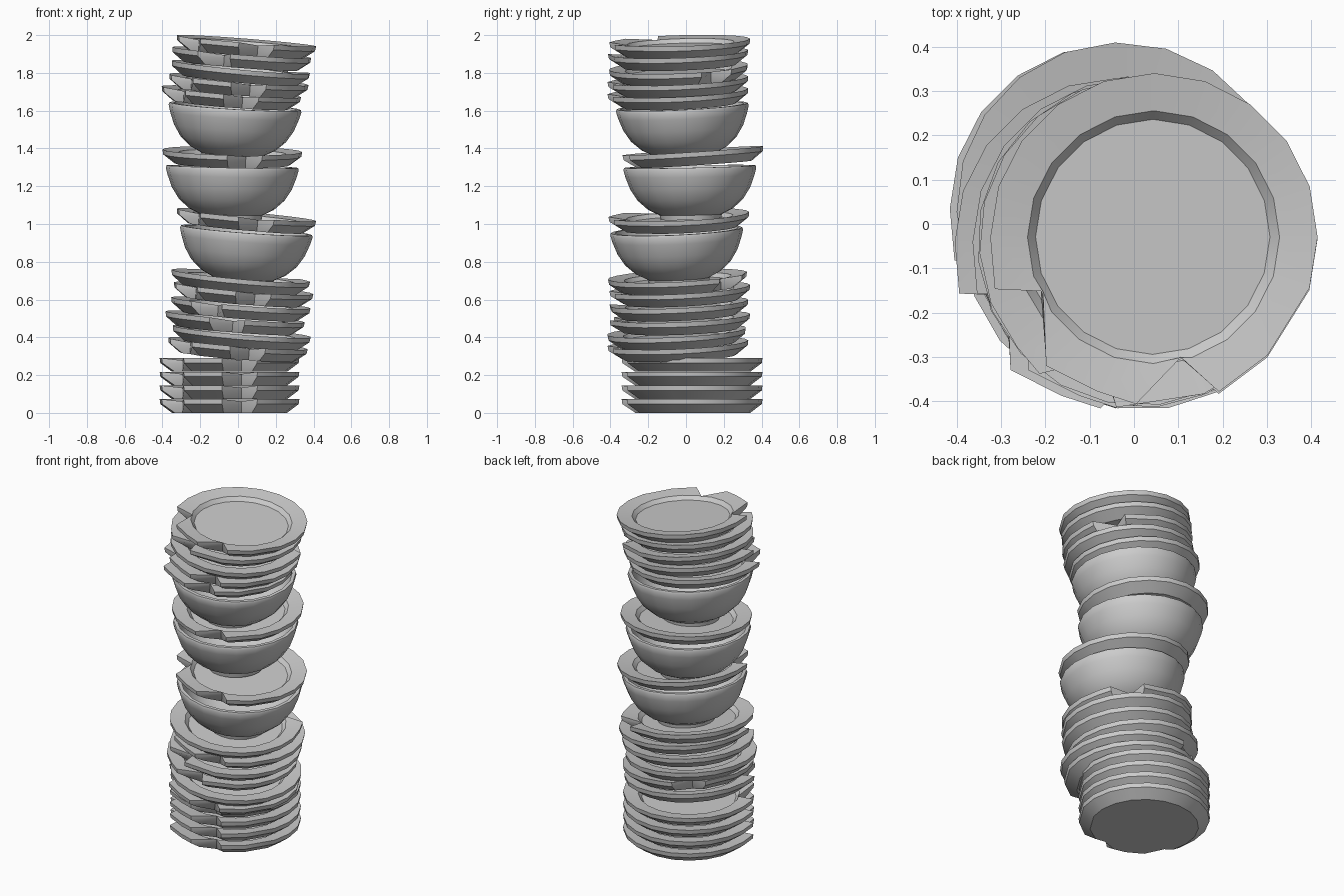
import bpy, bmesh
from math import radians, sin, cos

if "Cube" in bpy.data.objects:
    bpy.data.objects.remove(bpy.data.objects["Cube"])

SIDES = 20
# lathe profiles (radius, height relative to the rim), from the underside centre to the inside centre
PLATE = [(0.305, -0.072), (0.366, -0.026), (0.37, 0.0), (0.285, -0.012), (0.265, -0.034)]
BOWL = [(0.16, -0.28), (0.165, -0.255), (0.225, -0.225), (0.28, -0.175), (0.318, -0.115),
        (0.342, -0.05), (0.352, -0.012), (0.348, 0.0), (0.328, 0.0), (0.315, -0.05),
        (0.285, -0.12), (0.22, -0.19), (0.13, -0.225)]
# rim vertices shifted around the chips: index -> angle
SHIFT = {12: 206, 13: 230, 14: 250, 15: 264, 16: 283, 17: 293, 18: 314}


def lathe(name, profile, loc, tilt, spin=0, chips=(), smooth=30):
    bm = bmesh.new()
    rings = []
    for k, (r, z) in enumerate(profile):
        ring = []
        for i in range(SIDES):
            a, rad, h = 18 * i, r, z
            if chips and k < 3:
                near = any(abs(i - c) <= 1 for c in chips)
                a = SHIFT.get(i, a) if near or len(chips) > 1 else a
                if i in chips:                       # broken edge pulled to the inner rim
                    rad = min(rad, 0.278)
                    h = z if k == 0 else z - 0.012 * (k - 1)
                elif near and k:
                    rad += 0.008
            a = radians(a + spin)
            ring.append(bm.verts.new((rad * cos(a), rad * sin(a), h)))
        rings.append(ring)
    for lo, hi in zip(rings, rings[1:]):
        for i in range(SIDES):
            j = (i + 1) % SIDES
            bm.faces.new((lo[i], lo[j], hi[j], hi[i]))
    bm.faces.new(rings[0][::-1])
    bm.faces.new(rings[-1])
    bmesh.ops.recalc_face_normals(bm, faces=bm.faces)
    me = bpy.data.meshes.new(name)
    bm.to_mesh(me)
    bm.free()
    ob = bpy.data.objects.new(name, me)
    bpy.context.collection.objects.link(ob)
    ob.location = loc
    # slopes of the rim along x and y
    ob.rotation_euler = (tilt[1], -tilt[0], 0)
    bpy.ops.object.select_all(action='DESELECT')
    ob.select_set(True)
    bpy.context.view_layer.objects.active = ob
    bpy.ops.object.shade_smooth_by_angle(angle=radians(smooth))
    return ob


TWO = (12, 16)

# level plates at the foot of the stack
for n in range(4):
    lathe("level_plate", PLATE, (-0.045, 0.035, 0.0725 * (n + 1)), (0, 0), 0, TWO)

# leaning plates: x, y, rim z, slope x, slope y, chip angle (None = twice-chipped plate)
LEANING = [
    (0.00, -0.04, 0.368, -0.083, 0.045, None),
    (0.02, -0.05, 0.432, -0.085, 0.05, 130),
    (-0.015, -0.03, 0.509, -0.08, 0.04, 268),
    (0.015, -0.04, 0.583, -0.08, 0.045, 245),
    (0.03, -0.03, 0.66, -0.085, 0.05, None),
    (0.015, -0.045, 0.726, -0.09, 0.05, 55),
    (0.045, -0.035, 1.049, -0.09, 0.04, None),
    (-0.03, 0.04, 1.388, -0.02, 0.065, 285),
    (-0.035, -0.04, 1.701, -0.08, 0.045, None),
    (0.005, -0.04, 1.765, -0.08, 0.045, None),
    (0.015, -0.04, 1.831, -0.095, 0.04, 38),
    (0.02, -0.04, 1.908, -0.08, 0.035, 251),
    (0.045, -0.03, 1.970, -0.08, 0.03, None),
]
for x, y, z, sx, sy, chip in LEANING:
    if chip is None:
        lathe("chipped_plate", PLATE, (x, y, z), (sx, sy), 0, TWO)
    else:
        lathe("leaning_plate", PLATE, (x, y, z), (sx, sy), chip - 283, (16,))

# bowls
for x, y, z, sx, sy in [(0.045, -0.05, 0.967, -0.075, 0.045),
                        (-0.03, 0.02, 1.304, -0.02, 0.02),
                        (-0.015, -0.02, 1.624, -0.06, 0.05)]:
    lathe("bowl", BOWL, (x, y, z), (sx, sy), smooth=40)
